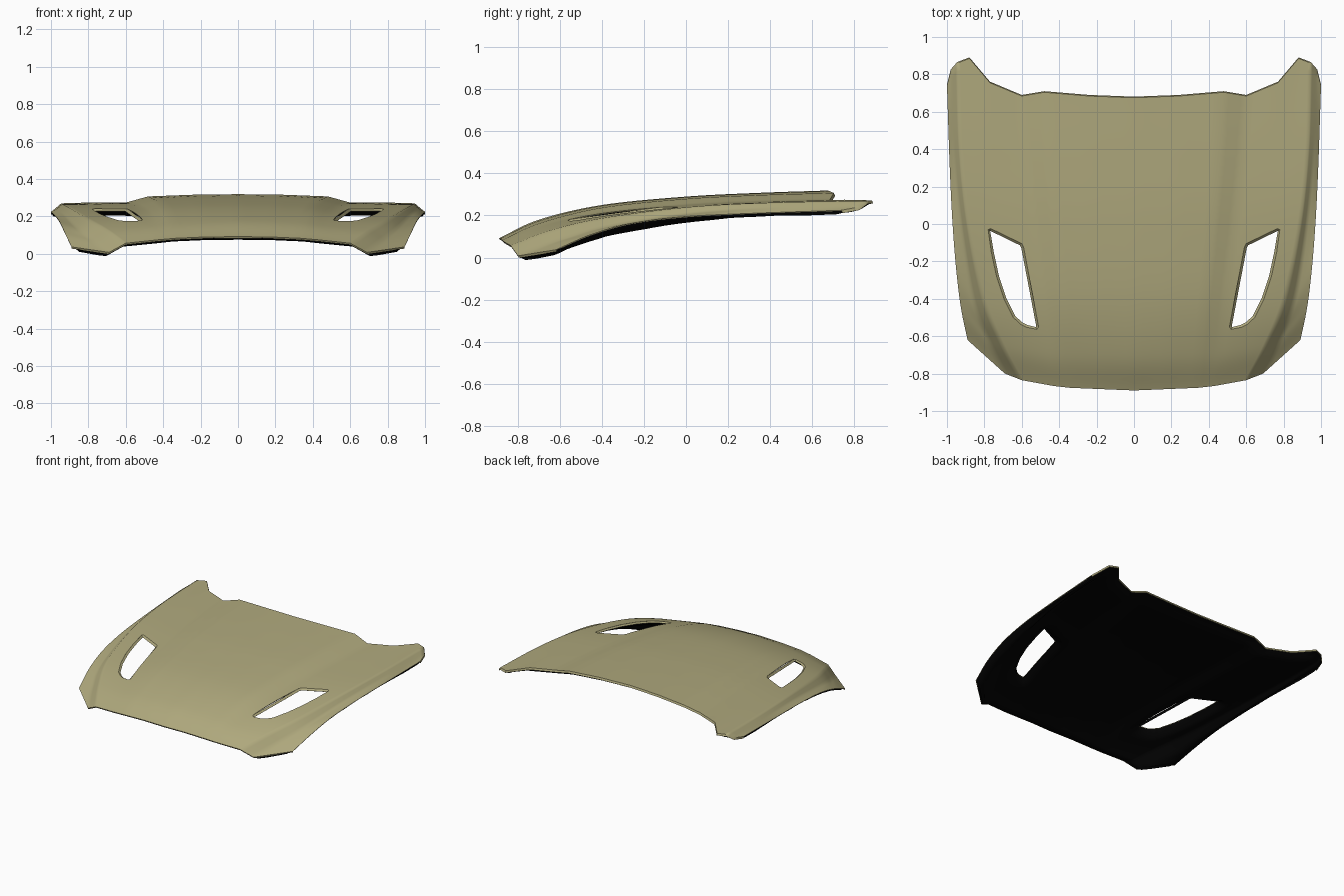
import bpy
from mathutils import Vector
from mathutils.bvhtree import BVHTree
from mathutils.kdtree import KDTree

cube = bpy.data.objects.get("Cube")
if cube:
    bpy.data.objects.remove(cube, do_unlink=True)


def material(name, rgb):
    mat = bpy.data.materials.new(name)
    mat.use_nodes = True
    colour = (*rgb, 1)
    mat.diffuse_color = colour
    node = mat.node_tree.nodes["Principled BSDF"]
    node.inputs["Base Color"].default_value = colour
    node.inputs["Roughness"].default_value = 0.6
    return mat


paint = material("khaki paint", (0.43, 0.395, 0.205))
black = material("underside black", (0.001, 0.001, 0.001))


def make_object(name, verts, faces, mats):
    mesh = bpy.data.meshes.new(name)
    mesh.from_pydata(verts, [], faces)
    for mat in mats:
        mesh.materials.append(mat)
    obj = bpy.data.objects.new(name, mesh)
    bpy.context.collection.objects.link(obj)
    mirror = obj.modifiers.new("mirror", "MIRROR")
    mirror.merge_threshold = 0.0005
    return obj


def activate(obj):
    bpy.ops.object.select_all(action="DESELECT")
    obj.select_set(True)
    bpy.context.view_layer.objects.active = obj


def apply_all(obj):
    activate(obj)
    for mod in list(obj.modifiers):
        bpy.ops.object.modifier_apply(modifier=mod.name)


def thicken(obj, thickness):
    """Give a skin a black back face."""
    mod = obj.modifiers.new("thickness", "SOLIDIFY")
    mod.thickness = thickness
    mod.offset = -1
    mod.material_offset = 1
    apply_all(obj)


def smooth_curve(points, steps):
    """Catmull-Rom curve through the points."""
    pts = [2 * points[0] - points[1], *points, 2 * points[-1] - points[-2]]
    out = []
    for a, b, c, d in zip(pts, pts[1:], pts[2:], pts[3:]):
        for k in range(steps):
            t = k / steps
            out.append(0.5 * (2 * b + (c - a) * t + (2 * a - 5 * b + 4 * c - d) * t ** 2
                              + (3 * b - a - 3 * c + d) * t ** 3))
    return out + [points[-1]]


def line(*points):
    return [Vector(p) for p in points]


def blend(first, second, t, rear):
    return [a.lerp(b, t) for a, b in zip(first, second)][:-1] + [Vector(rear)]


def strip_faces(columns, rows):
    return [(i * rows + j, (i + 1) * rows + j, (i + 1) * rows + j + 1, i * rows + j + 1)
            for i in range(columns - 1) for j in range(rows - 1)]


def ring_faces(n):
    return [(i, (i + 1) % n, (i + 1) % n + n, i + n) for i in range(n)]


# Feature lines of the half panel, each running from nose to windscreen
centre = line((0, -.89, .092), (0, -.7, .18), (0, -.4, .25), (0, 0, .29), (0, .35, .308), (0, .675, .319))
bulge_top = line((.34, -.876, .083), (.36, -.69, .165), (.39, -.4, .237), (.43, 0, .279),
                 (.46, .35, .297), (.48, .704, .307))
bulge_foot = line((.43, -.866, .075), (.45, -.69, .15), (.48, -.4, .215), (.53, 0, .252),
                  (.57, .35, .267), (.6, .684, .274))
crease_top = line((.6, -.835, .057), (.7, -.65, .128), (.805, -.4, .187), (.89, 0, .239),
                  (.932, .4, .261), (.945, .86, .27))
crease_foot = line((.69, -.8, .008), (.78, -.62, .075), (.86, -.4, .14), (.923, 0, .207),
                   (.96, .4, .236), (.98, .82, .24))
side_edge = line((.89, -.62, .037), (.925, -.45, .11), (.95, -.25, .165), (.97, 0, .195),
                 (.985, .3, .21), (1, .74, .225))
crown = blend(centre, bulge_top, 0.5, (.24, .684, .316))
for p in crown[:-1]:
    p.z += 0.003
shoulder = blend(bulge_foot, crease_top, 0.5, (.77, .755, .275))
horn = blend(bulge_foot, crease_top, 0.8, (.88, .885, .272))

STEPS, ACROSS = 10, 4
curves = [smooth_curve(c, STEPS) for c in (centre, crown, bulge_top, bulge_foot, shoulder,
                                           horn, crease_top, crease_foot, side_edge)]
columns = []
for a, b in zip(curves, curves[1:]):
    for k in range(ACROSS):
        columns.append([p.lerp(q, k / ACROSS) for p, q in zip(a, b)])
columns.append(curves[-1])

# Bonnet skin, with a hem turned down along the nose and the rear edge
nose_hem, rear_hem = Vector((0, .005, -.009)), Vector((0, .006, -.014))
hemmed = [[col[0] + nose_hem, *col, col[-1] + rear_hem] for col in columns]
verts = [p for col in hemmed for p in col]
faces = strip_faces(len(hemmed), len(hemmed[0]))
surface = BVHTree.FromPolygons(verts, faces)
hood = make_object("hood_panel", verts, faces, (paint, black))
thicken(hood, 0.004)

# Vent openings, cut on both sides
vent = [Vector(p) for p in ((.78, -.03), (.765, -.025), (.6, -.105), (.59, -.125), (.51, -.55),
                            (.52, -.563), (.575, -.552), (.605, -.537), (.645, -.5), (.695, -.4),
                            (.735, -.28), (.763, -.15))]
n = len(vent)
cutter = make_object("vent_cutter", [(*p, z) for z in (-0.2, 0.6) for p in vent],
                     [tuple(reversed(range(n))), tuple(range(n, 2 * n))] + ring_faces(n), (paint,))
apply_all(cutter)
cutter.hide_render = True
cut = hood.modifiers.new("vents", "BOOLEAN")
cut.operation = "DIFFERENCE"
cut.solver = "EXACT"
cut.object = cutter
apply_all(hood)
bpy.data.objects.remove(cutter, do_unlink=True)

# Inner panel: the underside drops away from every rim to a constant depth
DEPTH, RAMP = 0.038, 0.045
mesh = hood.data
outside, inside = set(), set()
for face in mesh.polygons:
    (inside if face.material_index else outside).update(face.vertices)
rim = outside & inside
tree = KDTree(len(rim))
for i in rim:
    tree.insert(mesh.vertices[i].co, i)
tree.balance()
for i in inside - rim:
    vert = mesh.vertices[i]
    distance = tree.find(vert.co)[2]
    vert.co.z -= DEPTH * min(1, distance / RAMP)
activate(hood)
bpy.ops.object.shade_smooth_by_angle(angle=0.9)


def height(p):
    return surface.ray_cast(Vector((p.x, p.y, 1)), Vector((0, 0, -1)))[0].z


# Rolled lip around each vent
outer, inner = [], []
for i, p in enumerate(vent):
    before = (p - vent[i - 1]).normalized()
    after = (vent[(i + 1) % n] - p).normalized()
    inward = Vector((-before.y - after.y, before.x + after.x)).normalized()
    q = p + inward * 0.013
    outer.append((*p, height(p)))
    inner.append((*q, height(q) - 0.011))
lip = make_object("vent_lips", outer + inner, ring_faces(n), (paint, black))
thicken(lip, 0.002)
